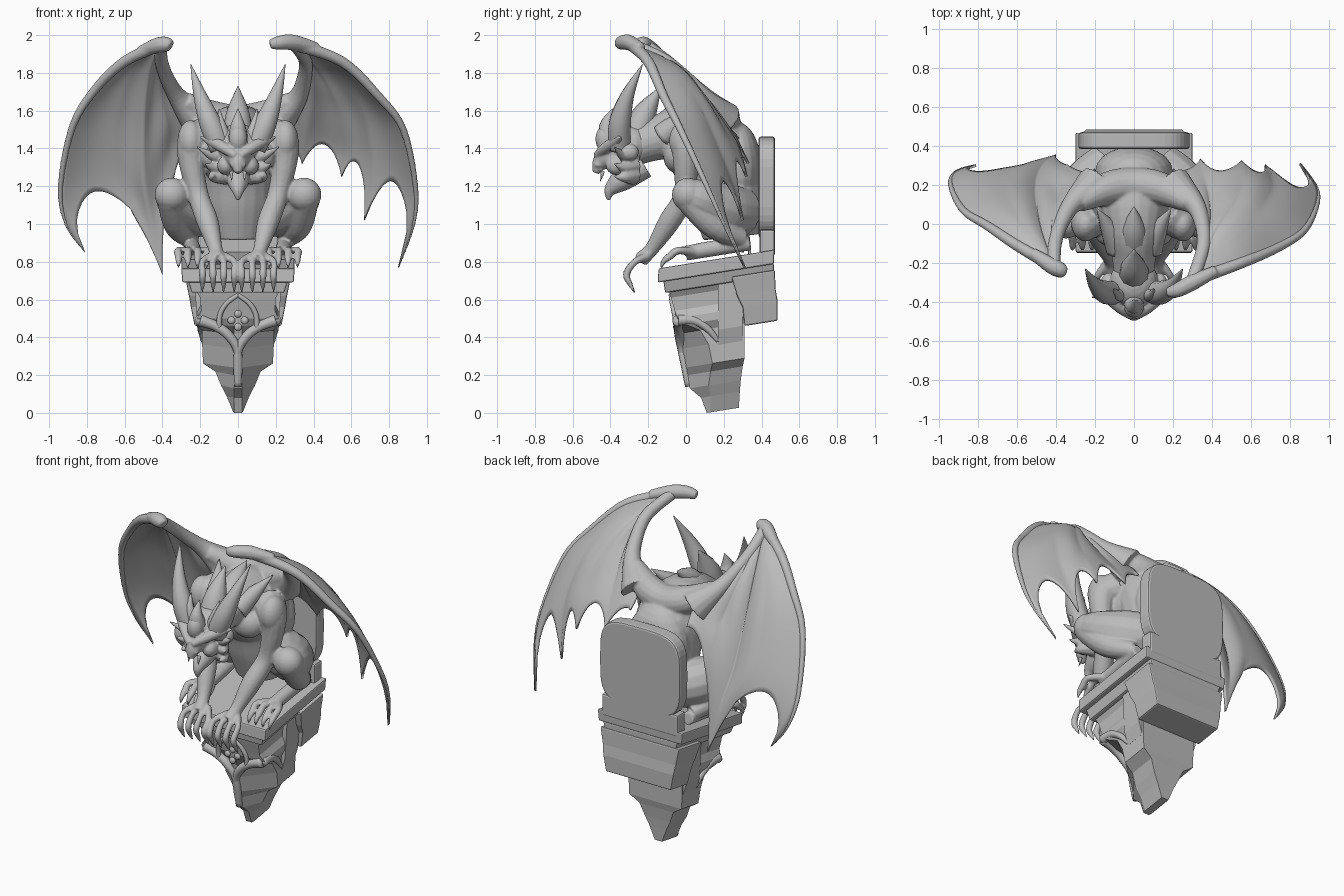
import bpy, bmesh, math
from mathutils import Vector, Matrix, Euler

stone = bpy.data.materials.new("stone grey")
stone.diffuse_color = (0.5, 0.5, 0.5, 1)


def sample(pts, t):
    """Catmull-Rom point on a list of tuples, t in 0..1."""
    n = len(pts) - 1
    i = min(int(t * n), n - 1)
    f = t * n - i
    p = [Vector(pts[max(0, min(n, i + k))]) for k in (-1, 0, 1, 2)]
    return 0.5 * (2 * p[1] + (p[2] - p[0]) * f + (2 * p[0] - 5 * p[1] + 4 * p[2] - p[3]) * f * f
                  + (3 * p[1] - p[0] - 3 * p[2] + p[3]) * f ** 3)


def loft(bm, rings):
    vs = [[bm.verts.new(p) for p in r] for r in rings]
    n = len(vs[0])
    for a, b in zip(vs, vs[1:]):
        for k in range(n):
            bm.faces.new((a[k], a[(k + 1) % n], b[(k + 1) % n], b[k]))
    bm.faces.new(vs[0][::-1])
    bm.faces.new(vs[-1])


def tube(bm, pts, n=10, sub=5):
    """Tapered tube through (x, y, z, radius) points."""
    steps = (len(pts) - 1) * sub
    path = [sample(pts, i / steps) for i in range(steps + 1)]
    pos = [p.to_3d() for p in path]
    rings, nrm, old = [], None, None
    for i, p in enumerate(pos):
        d = (pos[min(i + 1, steps)] - pos[max(i - 1, 0)]).normalized()
        nrm = d.orthogonal() if nrm is None else old.rotation_difference(d) @ nrm
        old = d
        nrm = (nrm - d * nrm.dot(d)).normalized()
        side, r = d.cross(nrm), max(path[i][3], 0.002)
        rings.append([p + r * (nrm * math.cos(a) + side * math.sin(a))
                      for a in (2 * math.pi * k / n for k in range(n))])
    loft(bm, rings)


def ball(bm, c, r, rot=(0, 0, 0)):
    m = Matrix.Translation(c) @ Euler(rot).to_matrix().to_4x4() @ Matrix.Diagonal((*r, 1))
    bmesh.ops.create_uvsphere(bm, u_segments=20, v_segments=12, radius=1, matrix=m)


def finish(bm, name, smooth=True, voxel=0, bevel=0):
    bmesh.ops.recalc_face_normals(bm, faces=bm.faces)
    me = bpy.data.meshes.new(name)
    bm.to_mesh(me)
    bm.free()
    ob = bpy.data.objects.new(name, me)
    bpy.context.collection.objects.link(ob)
    me.materials.append(stone)
    for p in me.polygons:
        p.use_smooth = smooth
    if voxel:
        m = ob.modifiers.new("fuse", 'REMESH')
        m.mode, m.voxel_size, m.use_smooth_shade = 'VOXEL', voxel, True
        s = ob.modifiers.new("soften", 'SMOOTH')
        s.factor, s.iterations = 0.5, 5
    if bevel:
        m = ob.modifiers.new("bevel", 'BEVEL')
        m.width, m.segments = bevel, 2
    return ob


def flip(pts, s):
    return [(p[0] * s, *p[1:]) for p in pts]


# corbel: stacked sheared sections (z, half width, front y, back y, wedge depth)
def section(z, w, y0, y1, d, t=0.16):
    pts = [(-0.02, y0), (0.02, y0), (w, y0 + d), (w, y1), (-w, y1), (-w, y0 + d)]
    return [(x, y, z + t * (y - y0)) for x, y in pts]


bm = bmesh.new()
loft(bm, [section(*s) for s in [
    (0.0, .025, .11, .28, .02), (.08, .06, .08, .285, .05), (.13, .09, .02, .29, .10),
    (.20, .12, .01, .30, .12), (.24, .185, .0, .31, .14), (.34, .19, -.02, .31, .14),
    (.42, .19, -.035, .31, .11), (.46, .215, -.05, .31, .05), (.50, .215, -.055, .31, .01),
    (.54, .195, -.06, .31, .0), (.61, .20, -.08, .31, .0), (.65, .225, -.09, .31, .0),
    (.70, .23, -.09, .31, .0)]])
loft(bm, [section(*s) for s in [(.36, .19, .17, .30, 0), (.44, .215, .17, .30, 0), (.70, .23, .17, .30, 0)]])
finish(bm, "corbel", False)

# slab, moulding and wall block
bm = bmesh.new()
for rows in ([(.69, .295, -.15, .465, 0), (.765, .30, -.145, .468, 0)],
             [(.635, .245, -.11, .465, 0), (.70, .265, -.12, .465, 0)],
             [(.46, .23, .31, .485, 0), (.56, .25, .30, .485, 0), (.62, .26, .27, .475, 0),
              (.72, .28, .24, .47, 0)]):
    loft(bm, [section(*r) for r in rows])
finish(bm, "corbel_slab", False, bevel=0.008)

# carved ribs and gothic arch on the corbel
bm = bmesh.new()
for s in (-1, 1):
    tube(bm, flip([(0, .015, .14, .02), (0, -.02, .32, .022), (.05, -.035, .41, .026),
                   (.12, -.04, .46, .026), (.2, -.04, .49, .032)], s))
    tube(bm, flip([(.10, -.05, .45, .014), (.095, -.06, .52, .014), (.06, -.073, .58, .013),
                   (0, -.08, .625, .012)], s))
    tube(bm, flip([(.2, -.04, .49, .03), (.2, .04, .49, .025), (.195, .11, .45, .02),
                   (.185, .17, .38, .012)], s))
for k in range(4):
    a = k * math.pi / 2
    ball(bm, (.035 * math.cos(a), -.056, .49 + .035 * math.sin(a)), (.02, .012, .02))
finish(bm, "corbel_carving")

# wall plate: rounded slab on a foot
bm = bmesh.new()
outline = []
for k in range(40):
    c, s = math.cos(k * math.pi / 20), math.sin(k * math.pi / 20)
    outline.append((.285 * math.copysign(abs(c) ** .5, c), 1.195 + .268 * math.copysign(abs(s) ** .5, s)))
loft(bm, [[(x, y, z) for x, z in outline] for y in (.385, .47)])
bmesh.ops.create_cube(bm, size=1, matrix=Matrix.Translation((0, .43, .90)) @ Matrix.Diagonal((.54, .08, .14, 1)))
finish(bm, "wall_plate", False, bevel=0.012)

# wing arms, from shoulder blade to wrist (also the inner wing edge)
right_arm = [(.30, -.29, 1.95), (.355, -.12, 1.87), (.35, 0, 1.77), (.31, .1, 1.66), (.2, .19, 1.55)]
left_arm = [(-.41, -.22, 1.95), (-.405, -.1, 1.86), (-.37, .01, 1.76), (-.31, .11, 1.66), (-.2, .19, 1.55)]

# body with limbs, fused into one skin
bm = bmesh.new()
tube(bm, [(0, .24, .93, .15), (0, .22, 1.1, .19), (0, .19, 1.25, .2), (0, .13, 1.42, .205),
          (0, -.02, 1.48, .15), (0, -.16, 1.45, .115), (0, -.3, 1.4, .1)], 20)
ball(bm, (0, .06, 1.38), (.22, .16, .19))
ball(bm, (0, .27, 1.3), (.2, .13, .24))
tube(bm, [(-.28, .11, 1.65, .05), (-.14, .18, 1.57, .085), (0, .2, 1.54, .09), (.14, .18, 1.57, .085),
          (.28, .11, 1.65, .05)], 16)
for arm in (right_arm, left_arm):
    tube(bm, [(*p, r) for p, r in zip(arm, (.034, .036, .04, .055, .11))], 14)
for s in (-1, 1):
    limbs = [
        # arm
        [(.17, .06, 1.47, .1), (.235, .01, 1.43, .09), (.245, 0, 1.32, .068), (.21, -.01, 1.15, .056),
         (.16, -.09, 1.01, .058), (.12, -.18, .87, .038), (.105, -.24, .81, .042)],
        # thigh, shin and foot
        [(.12, .3, 1.06, .13), (.23, .2, 1.08, .14), (.325, .08, 1.13, .11), (.35, .01, 1.16, .085)],
        [(.36, .01, 1.13, .07), (.32, .15, .99, .07), (.25, .3, .92, .05)],
        [(.25, .34, .90, .04), (.24, .14, .87, .042), (.24, .0, .845, .04)]]
    for l in limbs:
        tube(bm, flip(l, s), 14)
    ball(bm, (.25 * s, .0, 1.44), (.07, .09, .11))
    ball(bm, (.1 * s, -.05, 1.36), (.1, .07, .09))
    ball(bm, (.35 * s, .01, 1.155), (.092, .085, .09))
    for k in range(4):
        x = .02 + .056 * k
        tube(bm, flip([(.075 + .02 * k, -.2, .83, .026), (x, -.27, .80, .019), (x, -.315, .735, .02),
                       (x, -.295, .68, .014), (x, -.27, .635, .005)], s), 8)
        x = .165 + .05 * k
        tube(bm, flip([(.22 + .012 * k, .05, .85, .026), (x, -.04, .86, .021), (x, -.085, .83, .021),
                       (x, -.12, .80, .015), (x, -.13, .765, .005)], s), 8)
finish(bm, "body", voxel=0.0075)

# head: skull, snout, brow, jaw, cheeks
bm = bmesh.new()
ball(bm, (0, -.30, 1.42), (.125, .13, .11))
tube(bm, [(0, -.31, 1.39, .1), (0, -.40, 1.36, .078), (0, -.455, 1.32, .045), (0, -.478, 1.27, .018)], 14)
tube(bm, [(0, -.22, 1.31, .07), (0, -.33, 1.24, .064), (0, -.40, 1.18, .035), (0, -.41, 1.125, .008)], 14)
ball(bm, (0, -.43, 1.45), (.05, .05, .07))
for s in (-1, 1):
    tube(bm, flip([(.01, -.475, 1.36, .02), (.07, -.43, 1.40, .03), (.14, -.37, 1.44, .03),
                   (.2, -.35, 1.46, .006)], s))
    ball(bm, (.13 * s, -.30, 1.38), (.04, .05, .045))
    ball(bm, (.065 * s, -.37, 1.31), (.045, .055, .05))
    ball(bm, (.025 * s, -.465, 1.315), (.02, .022, .018))
    for dz, x, z in ((0, .22, 1.41), (-.06, .175, 1.32), (-.11, .13, 1.25)):
        tube(bm, flip([(.07, -.28, 1.37 + dz, .055), (.13, -.33, 1.36 + dz, .03), (x, -.38, z, .004)], s))
    tube(bm, flip([(.035, -.44, 1.28, .014), (.035, -.455, 1.22, .003)], s), 6)
finish(bm, "head", voxel=0.006)

# horns, crest spikes and neck frills
bm = bmesh.new()
for s in (-1, 1):
    tube(bm, flip([(.09, -.35, 1.40, .06), (.145, -.35, 1.53, .06), (.2, -.31, 1.68, .036),
                   (.25, -.23, 1.845, .002)], s), 12)
    tube(bm, flip([(.07, -.36, 1.45, .04), (.09, -.36, 1.53, .025), (.10, -.33, 1.61, .002)], s))
    tube(bm, flip([(.08, -.12, 1.47, .07), (.13, -.02, 1.55, .045), (.19, .08, 1.64, .002)], s))
tube(bm, [(0, -.40, 1.44, .055), (0, -.42, 1.52, .04), (0, -.39, 1.61, .002)])
tube(bm, [(0, -.27, 1.44, .08), (0, -.22, 1.58, .065), (0, -.13, 1.73, .002)])
tube(bm, [(0, -.12, 1.5, .08), (0, -.02, 1.6, .06), (0, .09, 1.68, .002)])
finish(bm, "horns_and_crest")


# wings: membrane fanned between finger curves, with scalloped trailing edge
def wing(name, fingers, depths, hook):
    rows, cols = 24, 12
    bm = bmesh.new()
    grid = []
    for i, dep in enumerate(depths):
        for k in range(cols + (i == len(depths) - 1)):
            f = k / cols
            vmax = 1 - dep * math.sin(math.pi * f) ** .65
            line = []
            for r in range(rows + 1):
                v = vmax * r / rows
                p = sample(fingers[i], v).lerp(sample(fingers[i + 1], v), f)
                p.y += .02 * math.sin(math.pi * f) * math.sin(math.pi * v)
                line.append(bm.verts.new(p))
            grid.append(line)
    for a, b in zip(grid, grid[1:]):
        for r in range(rows):
            bm.faces.new((a[r], a[r + 1], b[r + 1], b[r]))
    bmesh.ops.remove_doubles(bm, verts=bm.verts, dist=0.0004)
    ob = finish(bm, name + "_membrane")
    m = ob.modifiers.new("thickness", 'SOLIDIFY')
    m.thickness, m.offset = 0.014, 0
    # leading edge bone and wrist hook
    bm = bmesh.new()
    n = len(fingers[0]) - 1
    tube(bm, [(*p, .034 * (1 - .85 * k / n)) for k, p in enumerate(fingers[0])])
    tube(bm, hook)
    finish(bm, name + "_bones", voxel=0.007)


W = right_arm[0]
wing("right_wing", [
    [W, (.55, -.2, 1.86), (.74, -.12, 1.68), (.875, -.03, 1.50), (.94, .11, 1.2), (.93, .2, 1.0), (.85, .31, .77)],
    [W, (.5, -.08, 1.84), (.64, .06, 1.65), (.71, .17, 1.4), (.70, .25, 1.2), (.67, .3, 1.02)],
    [W, (.42, -.04, 1.83), (.52, .1, 1.66), (.56, .2, 1.5), (.56, .28, 1.37), (.55, .32, 1.25)],
    [W, (.37, -.08, 1.85), (.39, .04, 1.72), (.38, .15, 1.58), (.36, .25, 1.45), (.34, .33, 1.32)],
    right_arm + [(.2, .28, 1.45)]],
    [.3, .25, .22, .1],
    [(.42, -.24, 1.93, .03), (.3, -.3, 1.96, .042), (.22, -.34, 1.96, .038), (.17, -.35, 1.95, .025)])
W = left_arm[0]
wing("left_wing", [
    [W, (-.6, -.11, 1.86), (-.75, -.01, 1.72), (-.875, .07, 1.52), (-.94, .2, 1.2), (-.91, .27, 1.0), (-.81, .3, .85)],
    [W, (-.55, -.04, 1.83), (-.63, .1, 1.62), (-.65, .2, 1.4), (-.62, .27, 1.22), (-.57, .3, 1.08)],
    [W, (-.47, -.05, 1.8), (-.50, .1, 1.55), (-.50, .22, 1.25), (-.46, .31, 1.0), (-.40, .35, .73)],
    [W, (-.42, -.05, 1.83), (-.41, .07, 1.69), (-.38, .16, 1.52), (-.36, .25, 1.4), (-.34, .3, 1.25)],
    left_arm + [(-.2, .28, 1.45)]],
    [.24, .06, .08, .1],
    [(-.52, -.15, 1.91, .03), (-.43, -.21, 1.945, .042), (-.38, -.235, 1.95, .042), (-.355, -.245, 1.94, .03)])
